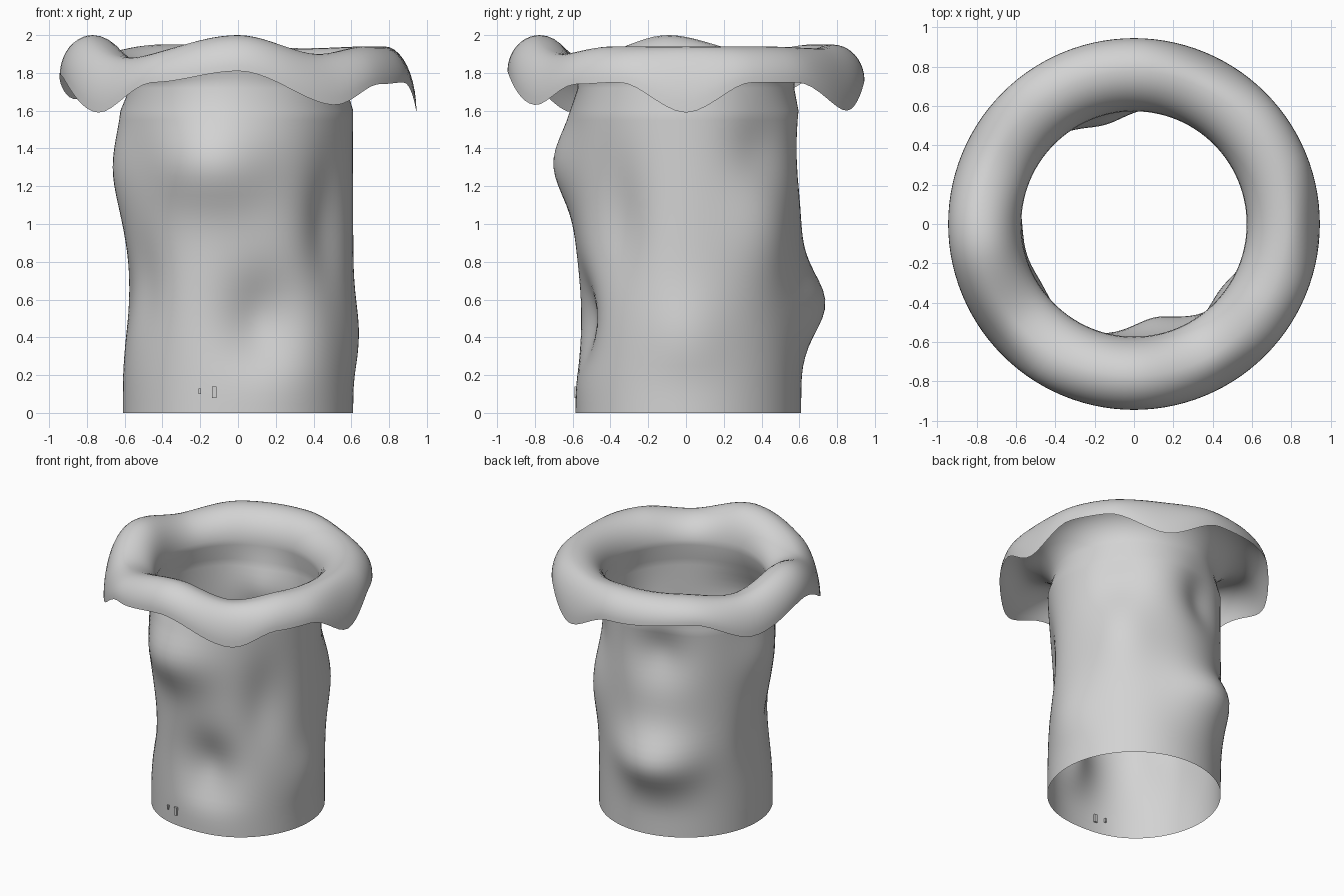
import bpy, bmesh, math
from mathutils import Matrix, Vector

if "Cube" in bpy.data.objects:
    bpy.data.objects.remove(bpy.data.objects["Cube"], do_unlink=True)

clay = bpy.data.materials.new("pale grey")
clay.use_nodes = True
clay.diffuse_color = (0.65, 0.65, 0.65, 1)
clay.node_tree.nodes["Principled BSDF"].inputs["Base Color"].default_value = clay.diffuse_color

SIDES = 112
NECK = 1.72

# Frill: heights of the hanging edge and of the crest, keyed by angle
EDGE = [(0, 1.59), (22, 1.75), (38, 1.75), (64, 1.6), (90, 1.76), (128, 1.8),
        (155, 1.66), (186, 1.79), (219, 1.59), (242, 1.75), (270, 1.81),
        (303, 1.63), (322, 1.74), (338, 1.75), (360, 1.59)]
CREST = [(0, 1.94), (30, 1.94), (64, 1.93), (90, 1.95), (122, 1.95), (153, 1.91),
         (187, 2.0), (222, 1.88), (270, 2.0), (303, 1.9), (330, 1.94), (360, 1.94)]

# Dents and bulges: angle, height, depth, angular spread, vertical spread
BUMPS = [(258, 1.32, .125, 27, .24), (105, .58, .145, 26, .22), (106, 1.4, -.085, 20, .22),
         (40, 1.4, -.035, 18, .2), (42, .95, .045, 20, .28),
         (185, 1.3, .055, 22, .25), (182, .66, -.04, 18, .28), (212, .68, -.05, 18, .28),
         (284, .5, -.105, 22, .25), (323, 1.0, -.06, 17, .35),
         (0, .42, .03, 20, .22)]


def smooth(t):
    t = min(1, max(0, t))
    return t * t * (3 - 2 * t)


def keyed(table, deg):
    for (a, u), (b, v) in zip(table, table[1:]):
        if a <= deg <= b:
            return u + (v - u) * smooth((deg - a) / (b - a))


def wall_radius(deg, z):
    r = 0.61 - 0.025 * math.exp(-((deg - 270) / 25) ** 2)
    for angle, height, depth, wide, tall in BUMPS:
        d = (deg - angle + 180) % 360 - 180
        r += depth * math.exp(-(d / wide) ** 2 - ((z - height) / tall) ** 2) * smooth(z / 0.3)
    return r


def column(deg):
    """Radius and height pairs from the foot, up the wall and over the frill."""
    edge, crest = keyed(EDGE, deg), keyed(CREST, deg)
    points = [(wall_radius(deg, 1.6 * i / 32), 1.6 * i / 32) for i in range(33)]
    for i in range(9):
        a = math.pi / 2 * i / 8
        points.append((0.775 - 0.202 * math.cos(a), NECK + (crest - NECK) * math.sin(a)))
    for i in range(1, 11):
        a = math.pi / 2 * i / 10
        points.append((0.775 + 0.17 * math.sin(a), edge + (crest - edge) * math.cos(a)))
    return points


def finish(bm, name):
    mesh = bpy.data.meshes.new(name)
    bm.to_mesh(mesh)
    bm.free()
    mesh.materials.append(clay)
    obj = bpy.data.objects.new(name, mesh)
    bpy.context.collection.objects.link(obj)


# Dented tube with its folded frill, one open sheet
bm = bmesh.new()
columns = []
for s in range(SIDES):
    deg = 360 * s / SIDES
    a = math.radians(deg)
    columns.append([bm.verts.new((r * math.cos(a), r * math.sin(a), z)) for r, z in column(deg)])
for s in range(SIDES):
    here, there = columns[s], columns[(s + 1) % SIDES]
    for i in range(len(here) - 1):
        face = bm.faces.new((here[i], there[i], there[i + 1], here[i + 1]))
        face.smooth = True
finish(bm, "frilled_tube")

# Two tiny chips near the foot
bm = bmesh.new()
for x, z, size in ((-0.2, 0.115, (.012, .03, .03)), (-0.125, 0.11, (.024, .03, .06))):
    deg = 270 + math.degrees(math.asin(x / 0.59))
    r, a = wall_radius(deg, z), math.radians(deg)
    spot = Vector((r * math.cos(a), r * math.sin(a), z))
    bmesh.ops.create_cube(bm, size=1, matrix=Matrix.Translation(spot) @ Matrix.Diagonal((*size, 1)))
finish(bm, "foot_chips")
